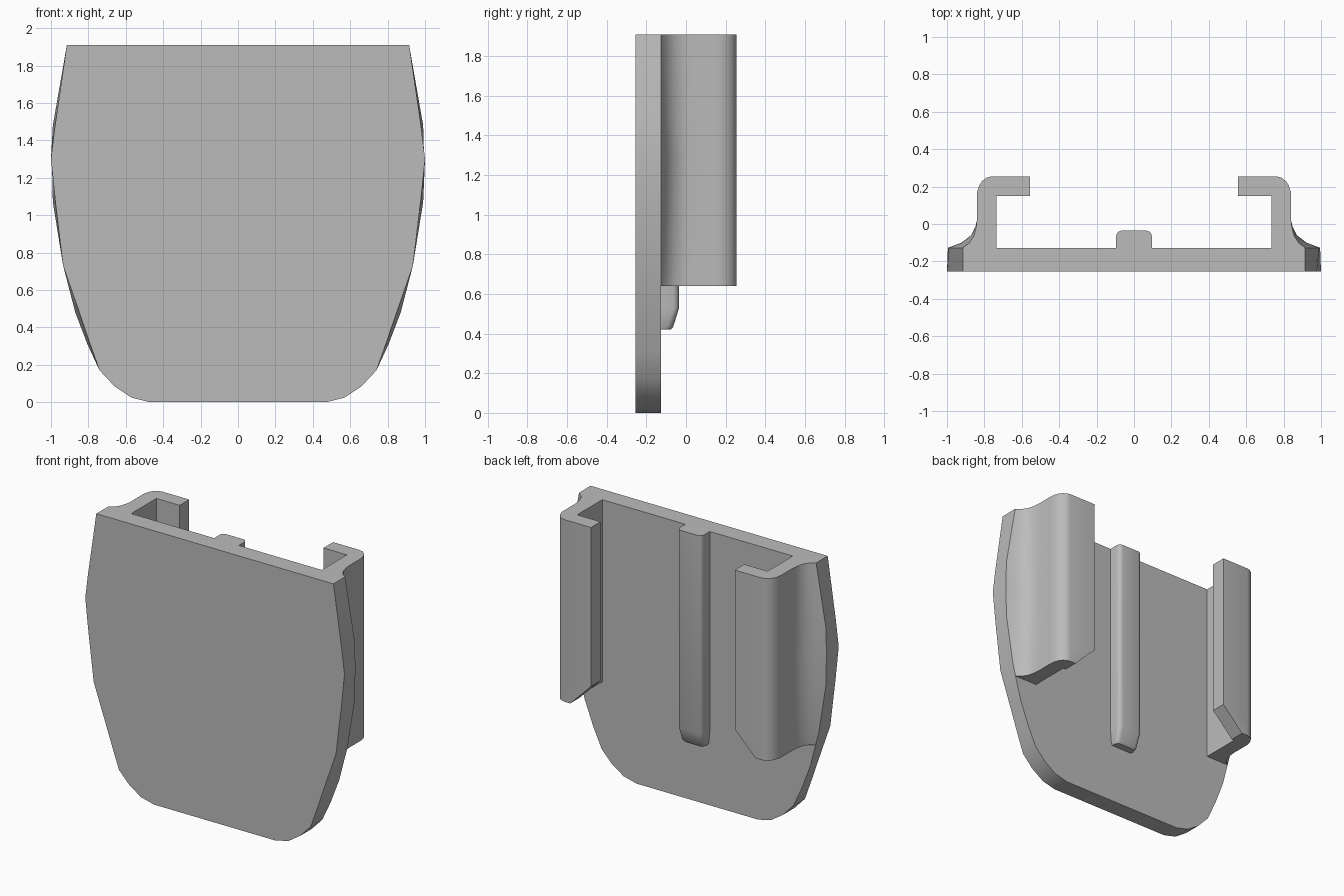
import bpy, bmesh, math
from mathutils import Vector

cube = bpy.data.objects.get("Cube")
if cube:
    bpy.data.objects.remove(cube, do_unlink=True)

grey = bpy.data.materials.new("plain grey")
grey.use_nodes = True
grey.diffuse_color = (0.5, 0.5, 0.5, 1)
grey.node_tree.nodes["Principled BSDF"].inputs["Base Color"].default_value = (0.5, 0.5, 0.5, 1)

TOP, FRONT, BACK = 1.91, -0.255, -0.127


def loft(name, sections, cut=None):
    """Skin matching closed sections and cap both ends; cut = (point, normal) trims one side."""
    bm = bmesh.new()
    rings = [[bm.verts.new(p) for p in s] for s in sections]
    n = len(rings[0])
    for a, b in zip(rings, rings[1:]):
        for i in range(n):
            j = (i + 1) % n
            bm.faces.new((a[i], a[j], b[j], b[i]))
    bm.faces.new(rings[0])
    bm.faces.new(rings[-1])
    if cut:
        geom = bm.verts[:] + bm.edges[:] + bm.faces[:]
        bmesh.ops.bisect_plane(bm, geom=geom, plane_co=cut[0], plane_no=cut[1], clear_outer=True)
        bmesh.ops.holes_fill(bm, edges=[e for e in bm.edges if e.is_boundary])
    bmesh.ops.recalc_face_normals(bm, faces=bm.faces[:])
    mesh = bpy.data.meshes.new(name)
    bm.to_mesh(mesh)
    bm.free()
    obj = bpy.data.objects.new(name, mesh)
    bpy.context.collection.objects.link(obj)
    mesh.materials.append(grey)
    bpy.ops.object.select_all(action="DESELECT")
    obj.select_set(True)
    bpy.context.view_layer.objects.active = obj
    bpy.ops.object.shade_smooth_by_angle(angle=math.radians(30))
    return obj


# Plate: coarse outline on the front, fuller outline on the back
corner = [(0.66, 0.085), (0.57, 0.025), (0.47, 0)]
front_half = [(0.915, TOP), (0.978, 1.48), (1.0, 1.3), (0.976, 1.07), (0.935, 0.73),
              (0.848, 0.48), (0.79, 0.31), (0.74, 0.17)] + corner
back_half = [(0.915, TOP), (0.99, 1.48), (0.995, 1.3), (0.99, 1.07), (0.935, 0.73),
             (0.87, 0.48), (0.805, 0.31), (0.74, 0.17)] + corner


def outline(half, y):
    return [(x, y, z) for x, z in half] + [(-x, y, z) for x, z in reversed(half)]


loft("plate", [outline(front_half, FRONT), outline(back_half, BACK)])


# Side clips: hooked walls whose flared foot follows the plate edge
def clip_section(foot, z, side):
    w = foot - 0.84
    pts = [(0.735, BACK), (0.735, 0.15), (0.555, 0.15), (0.555, 0.255), (0.76, 0.255),
           (0.785, 0.249), (0.81, 0.232), (0.828, 0.205), (0.838, 0.175), (0.84, 0.145),
           (0.84, 0.02), (0.84 + 0.05 * w, -0.015), (0.84 + 0.2 * w, -0.06),
           (0.84 + 0.53 * w, -0.1), (foot, BACK)]
    return [(side * x, y, z) for x, y in pts]


feet = [(0.91, 0.64)] + back_half[4::-1]
for label, side in (("left", 1), ("right", -1)):
    loft(label + "_clip", [clip_section(f, z, side) for f, z in feet],
         cut=(Vector((side * 0.715, 0, 0.64)), Vector((-side, 0, -1))))


# Centre rib: rounded bar with a sloping lower tip
def rib_section(half, depth, z):
    r, y = 0.03, BACK + depth
    side = [(half, BACK)]
    for k in range(5):
        a = math.radians(22.5 * k)
        side.append((half - r + r * math.cos(a), y - r + r * math.sin(a)))
    return [(x, v, z) for x, v in side] + [(-x, v, z) for x, v in reversed(side)]


loft("centre_rib", [rib_section(0.08, 0.05, 0.42), rib_section(0.088, 0.063, 0.435),
                    rib_section(0.095, 0.092, 0.53), rib_section(0.095, 0.092, TOP)])
